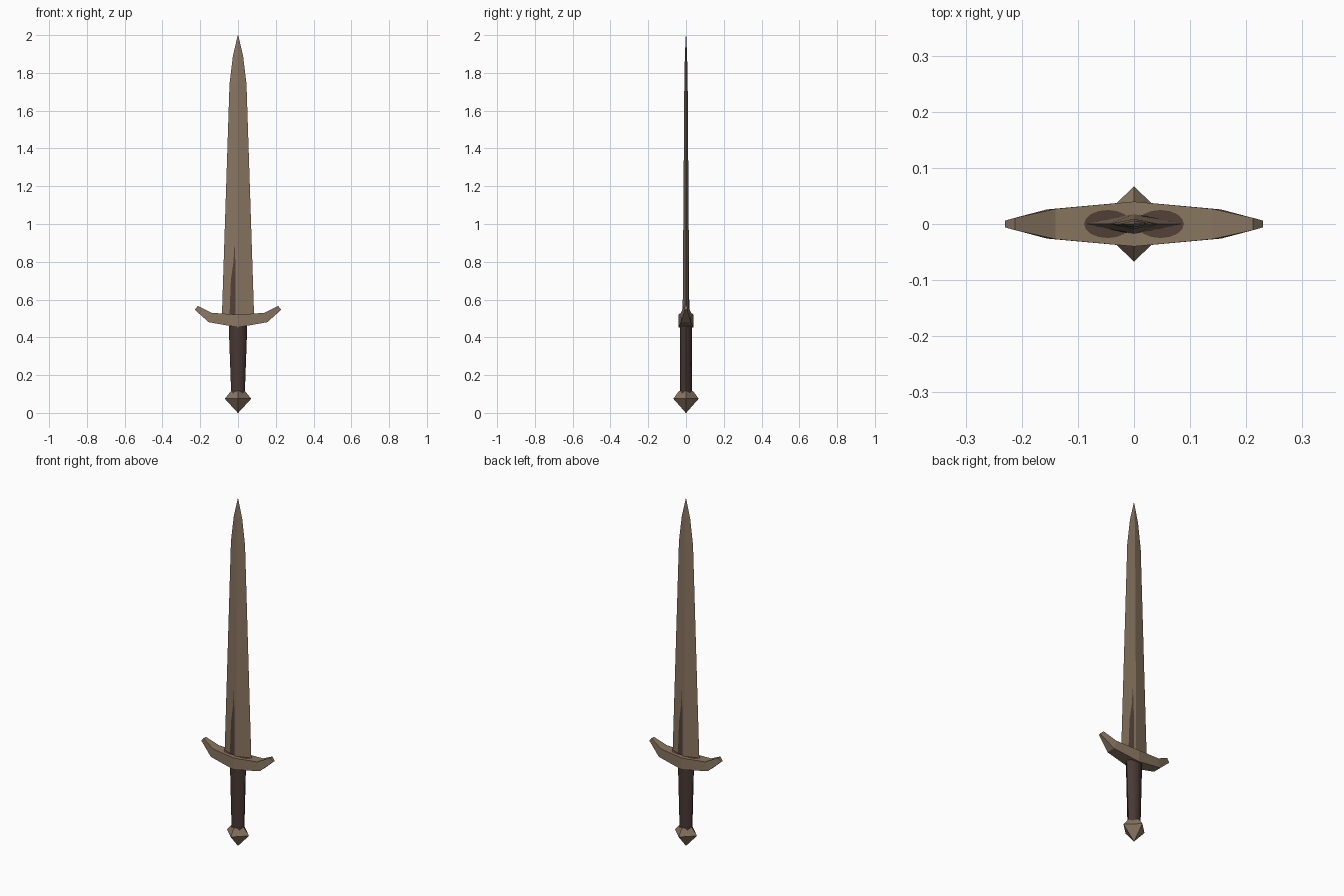
import bpy, math

if "Cube" in bpy.data.objects:
    bpy.data.objects.remove(bpy.data.objects["Cube"])


def material(name, rgb):
    m = bpy.data.materials.new(name)
    m.diffuse_color = (*rgb, 1)
    m.use_nodes = True
    m.node_tree.nodes["Principled BSDF"].inputs["Base Color"].default_value = m.diffuse_color
    return m


METAL = material("aged bronze metal", (0.25, 0.18, 0.118))
LEATHER = material("dark leather", (0.065, 0.04, 0.034))
STAIN = material("dark stain", (0.085, 0.053, 0.04))


def mesh(name, verts, faces, mat, smooth=None):
    me = bpy.data.meshes.new(name)
    me.from_pydata(verts, [], faces)
    me.materials.append(mat)
    ob = bpy.data.objects.new(name, me)
    bpy.context.collection.objects.link(ob)
    bpy.context.view_layer.objects.active = ob
    ob.select_set(True)
    bpy.ops.object.mode_set(mode='EDIT')
    bpy.ops.mesh.select_all(action='SELECT')
    bpy.ops.mesh.remove_doubles(threshold=0.0001)
    bpy.ops.mesh.normals_make_consistent(inside=False)
    bpy.ops.object.mode_set(mode='OBJECT')
    if smooth:
        bpy.ops.object.shade_smooth_by_angle(angle=math.radians(smooth))
    ob.select_set(False)
    return ob


def loft(name, rings, mat, smooth=None):
    n = len(rings[0])
    verts = [v for r in rings for v in r]
    faces = [(i*n + j, i*n + (j+1) % n, (i+1)*n + (j+1) % n, (i+1)*n + j)
             for i in range(len(rings)-1) for j in range(n)]
    faces += [tuple(range(n)), tuple(range(len(verts)-n, len(verts)))]
    return mesh(name, verts, faces, mat, smooth)


def ring(n, rx, ry, z):
    return [(rx*math.cos(2*math.pi*i/n), ry*math.sin(2*math.pi*i/n), z)
            for i in range(n)]


# Blade: diamond section narrowing to a point (z, half width, half thickness)
blade = [(0.49, 0.086, 0.018), (1.74, 0.045, 0.009), (1.89, 0.027, 0.006),
         (2.0, 0.001, 0.001)]
loft("blade", [ring(4, w, t, z) for z, w, t in blade], METAL)

# Dark stain on one half of each blade face
outline = [(-0.045, 0.515), (-0.012, 0.515), (-0.014, 0.8), (-0.018, 0.9),
           (-0.024, 0.8), (-0.038, 0.7)]
for side, name in ((1, "blade_stain_front"), (-1, "blade_stain_back")):
    pts = []
    for x, z in outline:
        k = (z - 0.49) / 1.25
        w, t = 0.086 - 0.041*k, 0.018 - 0.009*k
        pts.append((side*x, -side*(t*(1 - abs(x)/w) + 0.0012), z))
    mesh(name, pts, [tuple(range(len(pts)))], STAIN)

# Crossguard: rectangular sections swept along x
# (bottom x, bottom z, top x, top z, half depth bottom, half depth top)
half = [(0.155, 0.48, 0.14, 0.53, 0.026, 0.027),
        (0.23, 0.547, 0.212, 0.566, 0.006, 0.011)]
stations = [(-a, b, -c, d, e, f) for a, b, c, d, e, f in reversed(half)]
stations += [(0, 0.453, 0, 0.52, 0.04, 0.04)] + half
loft("crossguard", [[(bx, -db, bz), (tx, -dt, tz), (tx, dt, tz), (bx, db, bz)]
                    for bx, bz, tx, tz, db, dt in stations], METAL)

# Dark stain on top of the guard around the blade
for s in (-1, 1):
    pts = []
    for i in range(16):
        a = 2*math.pi*i/16
        x = 0.047 + 0.042*math.cos(a)
        pts.append((s*x, 0.025*math.sin(a), 0.5215 + x*0.01/0.14))
    mesh("guard_stain", pts, [tuple(range(16))], STAIN)

# Grip: tapered octagonal handle
loft("grip", [ring(8, 0.036, 0.031, 0.1), ring(8, 0.049, 0.033, 0.46)], LEATHER, 50)

# Pommel: four sided gem shape
loft("pommel", [ring(4, 0.001, 0.001, 0), ring(4, 0.07, 0.067, 0.075),
                ring(4, 0.038, 0.038, 0.115)], METAL)
